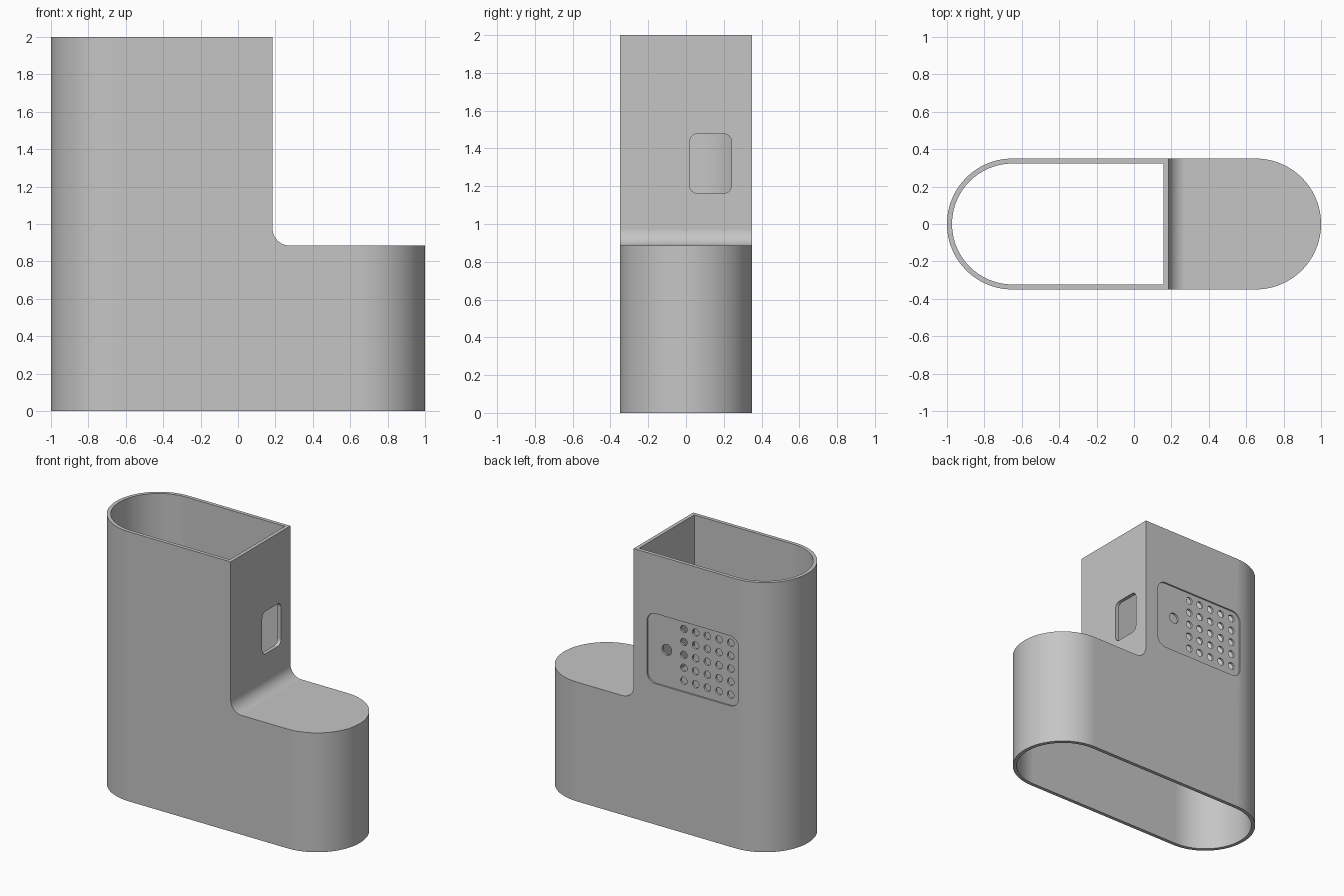
import bpy, bmesh, math
from mathutils import Vector

cube = bpy.data.objects.get("Cube")
if cube:
    bpy.data.objects.remove(cube, do_unlink=True)

WALL = 0.027
MID_Z = 1.315          # height of the window and speaker centre
TOWER_X, STEP_Z, FILLET = 0.185, 0.885, 0.09

grey = bpy.data.materials.new("plain grey")
grey.use_nodes = True
colour = (0.56, 0.56, 0.56, 1)
grey.diffuse_color = colour
grey.node_tree.nodes["Principled BSDF"].inputs["Base Color"].default_value = colour

# Which axis a profile is extruded along
PLACE = {
    "X": lambda u, v, w: Vector((w, u, v)),
    "Y": lambda u, v, w: Vector((u, w, v)),
    "Z": lambda u, v, w: Vector((u, v, w)),
}


def arc(cx, cy, r, start, end, steps):
    angles = [math.radians(start + (end - start) * i / steps) for i in range(steps + 1)]
    return [(cx + r * math.cos(a), cy + r * math.sin(a)) for a in angles]


def rounded_rect(cx, cy, w, h, r, steps):
    pts = []
    for sx, sy, a in ((1, 1, 0), (-1, 1, 90), (-1, -1, 180), (1, -1, 270)):
        pts += arc(cx + sx * (w / 2 - r), cy + sy * (h / 2 - r), r, a, a + 90, steps)
    return pts


def prism(name, profiles, axis, low, high):
    """Extrude one or more closed profiles along an axis."""
    bm = bmesh.new()
    for pts in profiles:
        ends = [[bm.verts.new(PLACE[axis](u, v, w)) for u, v in pts] for w in (low, high)]
        for ring in ends:
            bm.faces.new(ring)
        n = len(pts)
        for i in range(n):
            j = (i + 1) % n
            bm.faces.new((ends[0][i], ends[0][j], ends[1][j], ends[1][i]))
    bmesh.ops.remove_doubles(bm, verts=bm.verts, dist=1e-5)
    bmesh.ops.recalc_face_normals(bm, faces=bm.faces)
    mesh = bpy.data.meshes.new(name)
    bm.to_mesh(mesh)
    bm.free()
    mesh.materials.append(grey)
    obj = bpy.data.objects.new(name, mesh)
    bpy.context.collection.objects.link(obj)
    return obj


def combine(target, tool, operation):
    """Apply a boolean and discard the tool."""
    mod = target.modifiers.new("cut", "BOOLEAN")
    mod.operation, mod.solver, mod.object = operation, "EXACT", tool
    graph = bpy.context.evaluated_depsgraph_get()
    result = bpy.data.meshes.new_from_object(target.evaluated_get(graph))
    target.modifiers.clear()
    target.data = result
    bpy.data.objects.remove(tool, do_unlink=True)


def stepped_body(name, inset, low, high):
    """Round-ended column cut to an L-shaped side profile."""
    body = prism(name, [rounded_rect(0, 0, 2 - 2 * inset, 0.7 - 2 * inset, 0.35 - inset, 24)],
                 "Z", -0.5, 2.5)
    side = [(-1.2, low), (1.2, low), (1.2, STEP_Z - inset)]
    side += arc(TOWER_X + FILLET, STEP_Z + FILLET, FILLET + inset, 270, 180, 12)
    side += [(TOWER_X - inset, high), (-1.2, high)]
    combine(body, prism("side_profile", [side], "Y", -1, 1), "INTERSECT")
    return body


# Hollow housing, open at top and bottom
housing = stepped_body("housing", 0, 0, 2)
combine(housing, stepped_body("cavity", WALL, -0.1, 2.1), "DIFFERENCE")

# Window in the tower's inner end wall
window = rounded_rect(0.13, MID_Z + 0.005, 0.22, 0.315, 0.04, 8)
combine(housing, prism("window_cutter", [window], "X", 0.1, 0.23), "DIFFERENCE")

# Shallow recess on the back
recess = rounded_rect(-0.3, MID_Z - 0.01, 0.75, 0.52, 0.07, 8)
combine(housing, prism("recess_cutter", [recess], "Y", 0.339, 0.5), "DIFFERENCE")

# Speaker grille and single round port through the recess
pitch = 0.096
holes = [rounded_rect(-0.412 + i * pitch, MID_Z + j * pitch, 0.054, 0.054, 0.027, 5)
         for i in range(-2, 3) for j in range(-2, 3)]
holes.append(rounded_rect(-0.08, MID_Z, 0.08, 0.08, 0.04, 6))
combine(housing, prism("hole_cutter", holes, "Y", 0.25, 0.45), "DIFFERENCE")

# Smooth curves, crisp edges
bpy.ops.object.select_all(action="DESELECT")
housing.select_set(True)
bpy.context.view_layer.objects.active = housing
bpy.ops.object.shade_smooth_by_angle(angle=math.radians(30))
weighted = housing.modifiers.new("even_shading", "WEIGHTED_NORMAL")
weighted.keep_sharp = True
